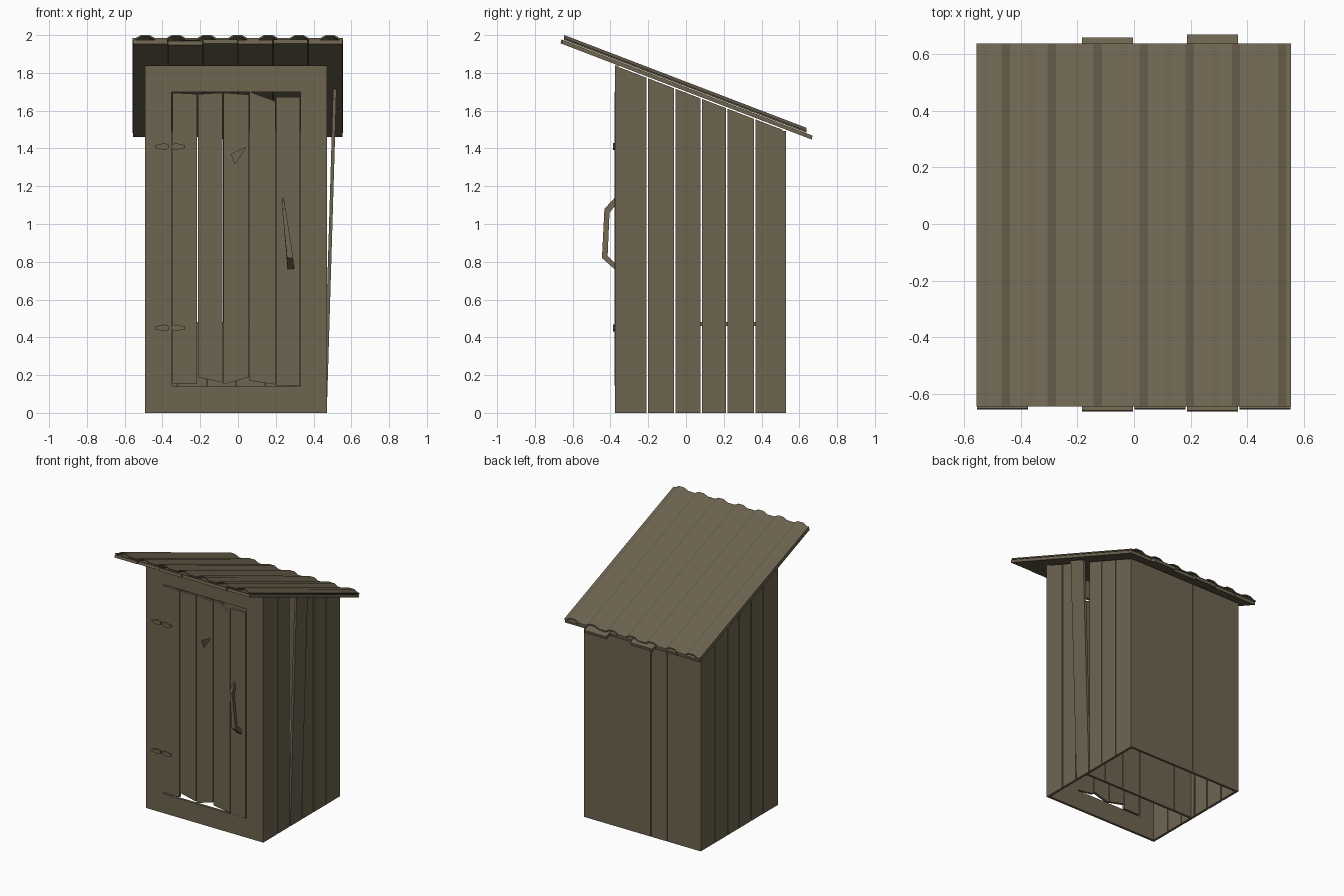
import bpy, bmesh, math
from mathutils import Vector

if "Cube" in bpy.data.objects:
    bpy.data.objects.remove(bpy.data.objects["Cube"])

wood = bpy.data.materials.new("weathered wood")
wood.diffuse_color = (0.156, 0.128, 0.081, 1)
wood.use_nodes = True
wood.node_tree.nodes["Principled BSDF"].inputs["Base Color"].default_value = wood.diffuse_color

SLOPE = -0.383          # roof fall from front to back
FRONT, BACK = -0.375, 0.53
LEFT, RIGHT = -0.493, 0.47
T = 0.018               # plank thickness
G = 0.004               # half gap between planks


def wall_top(y):
    return 1.842 + SLOPE * (y - FRONT)


def loft(name, a, b):
    """Solid between two matching outlines."""
    bm = bmesh.new()
    va = [bm.verts.new(p) for p in a]
    vb = [bm.verts.new(p) for p in b]
    n = len(va)
    bm.faces.new(va)
    bm.faces.new(vb[::-1])
    for i in range(n):
        j = (i + 1) % n
        bm.faces.new((va[j], va[i], vb[i], vb[j]))
    bmesh.ops.recalc_face_normals(bm, faces=bm.faces)
    me = bpy.data.meshes.new(name)
    bm.to_mesh(me)
    bm.free()
    me.materials.append(wood)
    ob = bpy.data.objects.new(name, me)
    bpy.context.collection.objects.link(ob)
    return ob


def slab_xz(name, pts, y0, y1):
    return loft(name, [(x, y0, z) for x, z in pts], [(x, y1, z) for x, z in pts])


def slab_yz(name, pts, x0, x1, lean=0.0):
    def at(x):
        return [(x + lean * z, y, z) for y, z in pts]
    return loft(name, at(x0), at(x1))


def rect(x0, x1, z0, z1):
    return [(x0, z0), (x1, z0), (x1, z1), (x0, z1)]


# Front frame
for name, r in (("left_post", (LEFT, -0.352, 0, 1.838)),
                ("right_post", (0.332, RIGHT, 0, 1.838)),
                ("lintel", (-0.352, 0.332, 1.70, 1.838)),
                ("sill", (-0.352, 0.332, 0, 0.142))):
    slab_xz(name, rect(*r), FRONT, FRONT + T)

# Door planks with uneven ends: x0, x1, bottom left/right, top left/right
door = [(-0.35, -0.215, 0.155, 0.155, 1.695, 1.688),
        (-0.215, -0.08, 0.19, 0.16, 1.688, 1.695),
        (-0.08, 0.06, 0.15, 0.19, 1.695, 1.685),
        (0.06, 0.20, 0.17, 0.15, 1.70, 1.65),
        (0.20, 0.33, 0.145, 0.145, 1.672, 1.672)]
for i, (x0, x1, bl, br, tl, tr) in enumerate(door):
    g = 0.002
    ob = slab_xz(f"door_plank_{i + 1}",
                 [(x0 + g, bl), (x1 - g, br), (x1 - g, tr), (x0 + g, tl)],
                 FRONT - 0.004, FRONT + T - 0.004)
    if i == 2:
        # Peep hole
        cut = slab_xz("peep_hole_cutter", [(-0.035, 1.37), (-0.015, 1.32), (0.04, 1.405)],
                      FRONT - 0.05, FRONT + 0.05)
        cut.hide_render = True
        cut.hide_viewport = True
        m = ob.modifiers.new("peep_hole", 'BOOLEAN')
        m.object = cut
        m.operation = 'DIFFERENCE'
        m.solver = 'EXACT'

# Hinges: pairs of tapered leaves
for i, z in enumerate((0.45, 1.41)):
    for side in (-1, 1):
        xs = [-0.36 + side * d for d in (0.008, 0.03, 0.08)]
        pts = [(xs[0], z - 0.01), (xs[1], z - 0.018), (xs[2], z - 0.007),
               (xs[2], z + 0.007), (xs[1], z + 0.018), (xs[0], z + 0.01)]
        slab_xz(f"hinge_leaf_{i}_{'left' if side < 0 else 'right'}", pts,
                FRONT - 0.012, FRONT)

# Bent door handle, leaning and tapering upward: y, z, centre x, half width
outer = [(-0.372, 1.145, 0.235, 0.003), (-0.432, 1.08, 0.243, 0.009),
         (-0.445, 0.82, 0.276, 0.016), (-0.372, 0.755, 0.28, 0.017)]
inner = [(-0.372, 0.79, 0.277, 0.017), (-0.415, 0.83, 0.273, 0.016),
         (-0.405, 1.06, 0.245, 0.009), (-0.372, 1.10, 0.24, 0.005)]
path = outer + inner
loft("door_handle", [(x - w, y, z) for y, z, x, w in path],
     [(x + w, y, z) for y, z, x, w in path])

# Side wall planks, one sprung loose on the right
edges = [FRONT + T, -0.205, -0.06, 0.08, 0.215, 0.365, BACK - T]
for i, (a, b) in enumerate(zip(edges, edges[1:])):
    y0 = a + (G if i else 0)
    y1 = b - (G if i < 5 else 0)
    pts = [(y0, 0), (y1, 0), (y1, wall_top(y1) - 0.004), (y0, wall_top(y0) - 0.004)]
    slab_yz(f"left_wall_plank_{i + 1}", pts, LEFT, LEFT + T)
    slab_yz(f"right_wall_plank_{i + 1}", pts, RIGHT - T, RIGHT,
            0.03 if i == 2 else 0)

# Back wall planks
for i, (a, b) in enumerate(((LEFT, -0.217), (-0.213, -0.087), (-0.08, RIGHT))):
    slab_xz(f"back_wall_plank_{i + 1}", rect(a, b, 0, wall_top(BACK) - 0.002),
            BACK - T, BACK)

# Bench inside: planked front and seat
bx = [LEFT + T + (RIGHT - LEFT - 2 * T) * k / 6 for k in range(7)]
for i, (a, b) in enumerate(zip(bx, bx[1:])):
    slab_xz(f"bench_front_plank_{i + 1}", rect(a + 0.002, b - 0.002, 0, 0.46), 0.03, 0.048)
slab_xz("bench_seat", rect(LEFT + T, RIGHT - T, 0.46, 0.48), 0.03, BACK - T)


# Roof boards of uneven length
def roof_z(y):
    return 1.857 + SLOPE * (y - FRONT)


ends = [(-0.655, 0.632), (-0.642, 0.632), (-0.662, 0.658),
        (-0.655, 0.632), (-0.662, 0.668), (-0.655, 0.632)]
for i, (y0, y1) in enumerate(ends):
    x0 = -0.558 + 0.1857 * i
    h = 0.0105
    dy = h * -SLOPE
    pts = [(y0 - dy * 0.5, roof_z(y0) - h), (y1 - dy * 0.5, roof_z(y1) - h),
           (y1 + dy * 0.5, roof_z(y1) + h), (y0 + dy * 0.5, roof_z(y0) + h)]
    slab_yz(f"roof_board_{i + 1}", pts, x0 + 0.002, x0 + 0.1837)

# Corrugated roof sheet: flat strip with seven ridges
top = [(-0.558, 0)]
for k in range(-3, 4):
    c = 0.163 * k - 0.002
    top += [(c + dx, dz) for dx, dz in ((-0.052, 0), (-0.022, 0.017), (0.022, 0.017), (0.052, 0))]
top.append((0.555, 0))
outline = top + [(x, z - 0.009) for x, z in reversed(top)]
loft("corrugated_roof",
     [(x, -0.646, roof_z(-0.646) + 0.023 + z) for x, z in outline],
     [(x, 0.638, roof_z(0.638) + 0.023 + z) for x, z in outline])
